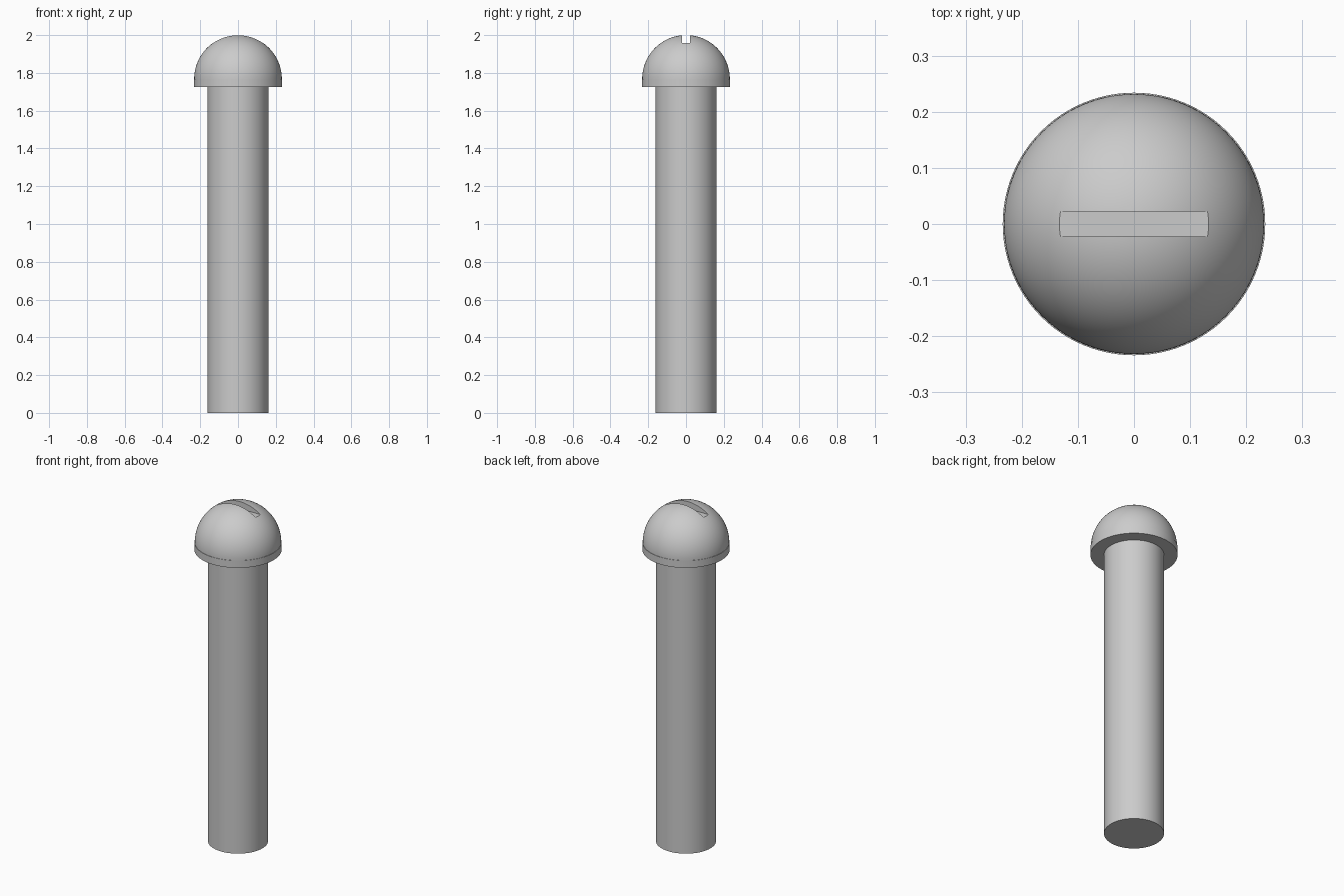
import bpy, bmesh, math

cube = bpy.data.objects.get("Cube")
if cube:
    bpy.data.objects.remove(cube, do_unlink=True)

SEGMENTS = 96
SHAFT_R, HEAD_R, DOME_R = 0.161, 0.234, 0.232
HEAD_Z, TOP_Z = 1.725, 2.0
DOME_Z = TOP_Z - DOME_R

steel = bpy.data.materials.new("steel_grey")
steel.use_nodes = True
grey = (0.6, 0.6, 0.6, 1)
steel.diffuse_color = grey
steel.node_tree.nodes["Principled BSDF"].inputs["Base Color"].default_value = grey


def lathe(name, profile):
    """Revolve (radius, height) points around the z axis."""
    bm = bmesh.new()
    verts = [bm.verts.new((r, 0, z)) for r, z in profile]
    edges = [bm.edges.new(pair) for pair in zip(verts, verts[1:])]
    bmesh.ops.spin(bm, geom=verts + edges, cent=(0, 0, 0), axis=(0, 0, 1),
                   angle=math.tau, steps=SEGMENTS, use_duplicate=False)
    bmesh.ops.remove_doubles(bm, verts=bm.verts, dist=1e-5)
    bmesh.ops.recalc_face_normals(bm, faces=bm.faces)
    mesh = bpy.data.meshes.new(name)
    bm.to_mesh(mesh)
    bm.free()
    mesh.materials.append(steel)
    obj = bpy.data.objects.new(name, mesh)
    bpy.context.collection.objects.link(obj)
    return obj


def activate(obj):
    bpy.ops.object.select_all(action='DESELECT')
    obj.select_set(True)
    bpy.context.view_layer.objects.active = obj


# Shaft
shaft = lathe("shaft", [(0, 0), (SHAFT_R, 0), (SHAFT_R, HEAD_Z), (0, HEAD_Z)])

# Domed head with a short straight rim
STEPS = 32
arc = [i / STEPS * math.pi / 2 for i in range(STEPS)]
dome = [(DOME_R * math.cos(a), DOME_Z + DOME_R * math.sin(a)) for a in arc]
head = lathe("head", [(0, HEAD_Z), (HEAD_R, HEAD_Z), (HEAD_R, DOME_Z)]
             + dome + [(0, TOP_Z)])

# Flat-bottomed slot across the top
bpy.ops.mesh.primitive_cube_add(size=1, location=(0, 0, 2.058))
cutter = bpy.context.object
cutter.name = "slot_cutter"
cutter.scale = (0.6, 0.045, 0.2)
cutter.hide_render = True
cutter.data.materials.append(steel)
activate(head)
slot = head.modifiers.new("slot", 'BOOLEAN')
slot.operation = 'DIFFERENCE'
slot.solver = 'EXACT'
slot.object = cutter
bpy.ops.object.modifier_apply(modifier=slot.name)
bpy.data.objects.remove(cutter, do_unlink=True)

for part in (shaft, head):
    activate(part)
    bpy.ops.object.shade_smooth_by_angle(angle=math.radians(25))
